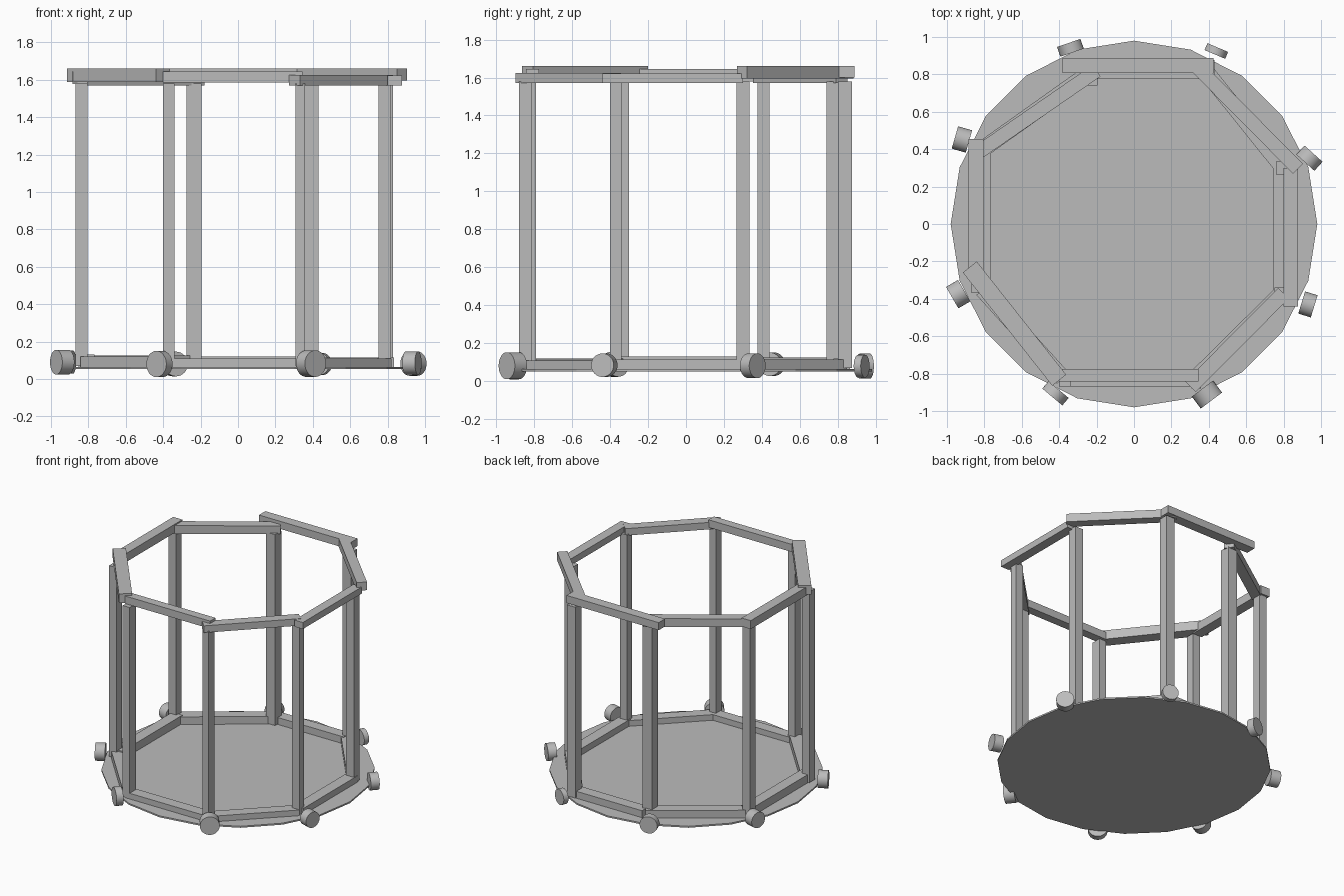
import bpy
import math
from mathutils import Vector

old = bpy.data.objects.get("Cube")
if old:
    bpy.data.objects.remove(old, do_unlink=True)

grey = bpy.data.materials.new("plain_grey")
grey.use_nodes = True
grey.diffuse_color = (0.5, 0.5, 0.5, 1)
grey.node_tree.nodes["Principled BSDF"].inputs["Base Color"].default_value = (0.5, 0.5, 0.5, 1)


def finish(name):
    obj = bpy.context.object
    obj.name = name
    obj.data.materials.append(grey)
    return obj


def box(name, centre, size, angle=0):
    bpy.ops.mesh.primitive_cube_add(size=1, location=centre, rotation=(0, 0, angle))
    bpy.context.object.scale = size
    return finish(name)


def bar(name, start, end, width, z0, z1):
    """Horizontal beam whose centre line runs from start to end."""
    a, b = Vector(start), Vector(end)
    d, mid = b - a, (a + b) / 2
    box(name, (mid.x, mid.y, (z0 + z1) / 2), (d.length, width, z1 - z0), math.atan2(d.y, d.x))


# Thin floor disc
bpy.ops.mesh.primitive_cylinder_add(vertices=20, radius=0.98, depth=0.012, location=(0, 0, 0.059))
finish("floor_disc")

# Posts: x, y, width, depth
posts = {
    "front_left": (0.333, -0.845, 0.053, 0.07),
    "left_front": (0.785, -0.37, 0.065, 0.06),
    "left_back": (0.795, 0.3, 0.07, 0.07),
    "back_left": (0.392, 0.838, 0.075, 0.075),
    "back_right": (-0.235, 0.78, 0.08, 0.08),
    "right_back": (-0.837, 0.408, 0.065, 0.065),
    "right_front": (-0.837, -0.335, 0.065, 0.07),
    "front_right": (-0.37, -0.83, 0.06, 0.08),
}
for name, (x, y, w, d) in posts.items():
    box(name + "_post", (x, y, 0.825), (w, d, 1.51))

# Bottom frame, one beam between each pair of neighbouring corners
corners = [(0.33, -0.825), (0.79, -0.37), (0.79, 0.31), (0.38, 0.82),
           (-0.22, 0.82), (-0.81, 0.4), (-0.81, -0.35), (-0.38, -0.825)]
tops = [0.11, 0.115, 0.115, 0.12, 0.125, 0.13, 0.12, 0.11]
for i, top in enumerate(tops):
    bar(f"bottom_beam_{i + 1}", corners[i], corners[(i + 1) % len(corners)], 0.088, 0.06, top)

# Top frame of loosely overlapping beams
bar("top_front_beam", (-0.4, -0.808), (0.345, -0.808), 0.068, 1.585, 1.645)
bar("top_front_left_beam", (0.302, -0.87), (0.8, -0.37), 0.08, 1.57, 1.625)
bar("top_left_beam", (0.838, -0.44), (0.838, 0.3), 0.075, 1.57, 1.622)
bar("top_back_left_beam", (0.322, 0.855), (0.877, 0.295), 0.075, 1.595, 1.66)
bar("top_back_beam", (-0.382, 0.847), (0.425, 0.847), 0.08, 1.6, 1.66)
bar("top_back_right_beam", (-0.83, 0.385), (-0.2, 0.82), 0.075, 1.57, 1.635)
bar("top_right_beam", (-0.845, 0.455), (-0.845, -0.3), 0.08, 1.578, 1.645)
bar("top_front_right_beam", (-0.878, -0.23), (-0.4, -0.835), 0.095, 1.588, 1.66)

# Wheels: x, y, axis heading in degrees, radius, thickness, height
wheels = [
    (0.39, -0.912, -53, 0.071, 0.08, 0.082), (0.93, -0.43, -17, 0.062, 0.07, 0.085),
    (0.938, 0.352, 48, 0.065, 0.065, 0.082), (0.44, 0.925, 67, 0.06, 0.04, 0.08),
    (-0.34, 0.942, 109, 0.066, 0.055, 0.08), (-0.92, 0.452, 164, 0.062, 0.078, 0.09),
    (-0.94, -0.375, 210, 0.066, 0.074, 0.09), (-0.42, -0.905, 230, 0.07, 0.052, 0.08),
]
for i, (x, y, heading, r, depth, z) in enumerate(wheels):
    bpy.ops.mesh.primitive_cylinder_add(vertices=32, radius=r, depth=depth, location=(x, y, z),
                                        rotation=(0, math.pi / 2, math.radians(heading)))
    finish(f"wheel_{i + 1}")
    bpy.ops.object.shade_smooth_by_angle()
